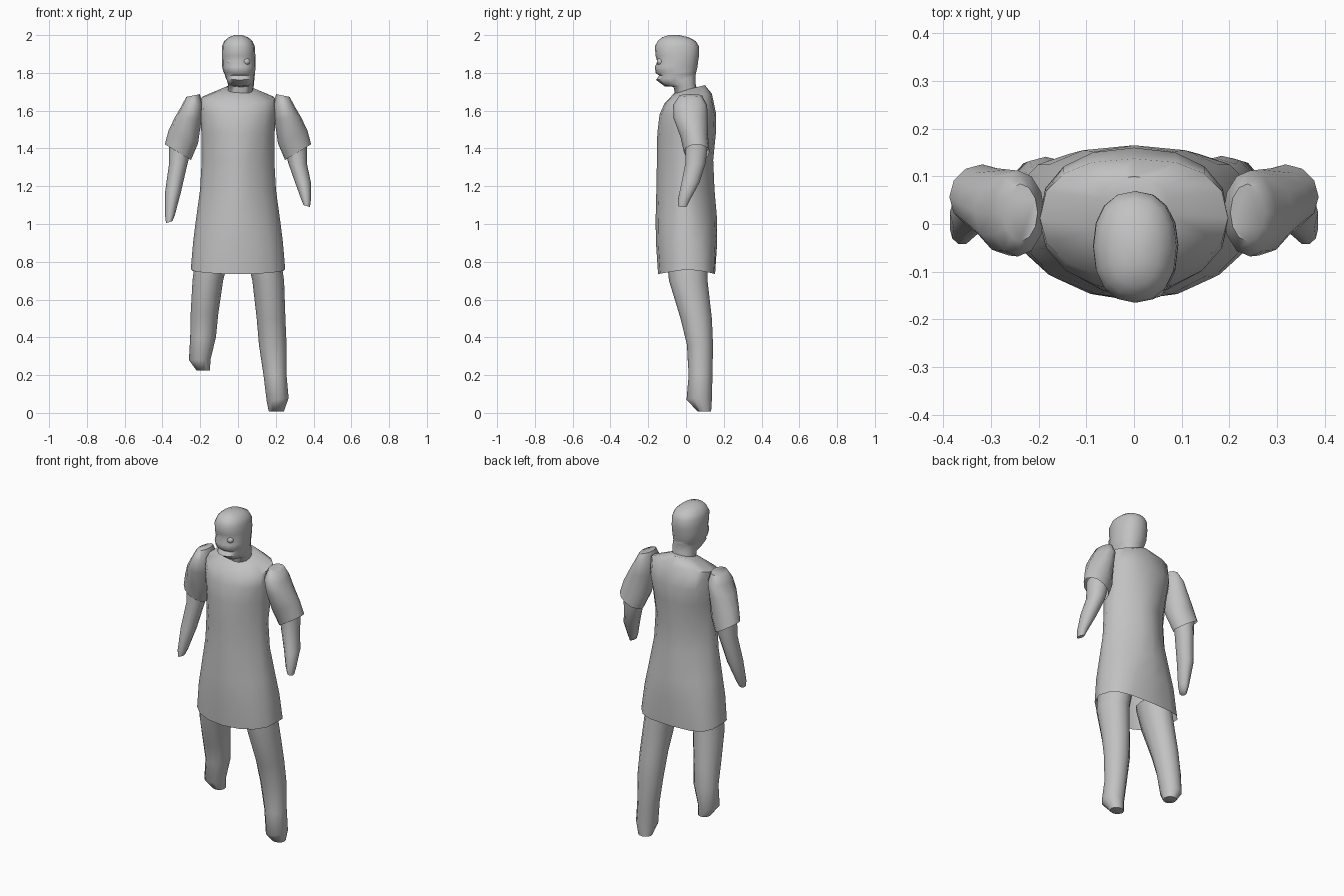
import bpy, bmesh, math

grey = bpy.data.materials.new("plain grey")
grey.diffuse_color = (0.54, 0.54, 0.54, 1)


def finish(name, bm, angle=45):
    bmesh.ops.recalc_face_normals(bm, faces=bm.faces)
    me = bpy.data.meshes.new(name)
    bm.to_mesh(me)
    bm.free()
    me.materials.append(grey)
    me.shade_smooth()
    me.set_sharp_from_angle(angle=math.radians(angle))
    ob = bpy.data.objects.new(name, me)
    bpy.context.collection.objects.link(ob)
    return ob


def loft(name, rings, n=12, power=2.0, shapes=None, caps=(True, True),
         sag=0.0, side=1, angle=55):
    """Skin rings of (x, y, z, rx, ry, slope along x, slope along y).
    shapes: (front, back) squareness of each ring."""
    bm = bmesh.new()
    loops = []
    for k, (cx, cy, cz, rx, ry, sx, sy) in enumerate(rings):
        front, back = shapes[k] if shapes else (power, power)
        loop = []
        for i in range(n):
            a = 2 * math.pi * i / n
            c, s = math.cos(a), math.sin(a)
            p = back if s > 0.01 else front
            dx = rx * math.copysign(abs(c) ** (2 / p), c)
            dy = ry * math.copysign(abs(s) ** (2 / p), s)
            drop = sag * abs(s) if k == 0 else 0
            loop.append(bm.verts.new((side * (cx + dx), cy + dy,
                                      cz + sx * dx + sy * dy - drop)))
        loops.append(loop)
    for a, b in zip(loops, loops[1:]):
        for i in range(n):
            j = (i + 1) % n
            bm.faces.new((a[i], a[j], b[j], b[i]))
    for loop, cap in zip((loops[0], loops[-1]), caps):
        if cap:
            bm.faces.new(loop)
    return finish(name, bm, angle)


# Long tunic, open at the hem: boxy hem, lean waist, rounded chest
loft("tunic", [
    (0, 0.003, 0.76, 0.250, 0.151, 0, 0),
    (0, 0.003, 0.90, 0.238, 0.162, 0, 0),
    (0, 0.002, 1.02, 0.223, 0.163, 0, 0),
    (0, -0.003, 1.18, 0.201, 0.154, 0, 0),
    (0, -0.005, 1.34, 0.192, 0.149, 0, 0),
    (0, 0.003, 1.48, 0.194, 0.155, 0, 0),
    (0, 0.010, 1.58, 0.199, 0.150, 0, 0),
    (0, 0.012, 1.665, 0.197, 0.125, 0, 0.2),
    (0, 0.020, 1.715, 0.078, 0.080, 0, 0.25),
], n=16, caps=(False, True), sag=0.025, shapes=[
    (2.1, 3.2), (2.0, 2.4), (1.8, 1.9), (1.6, 1.6), (1.6, 1.6),
    (1.8, 1.9), (2.1, 2.3), (2.2, 2.4), (2.0, 2.2)])

# Head and neck with jaw, mouth groove and brow
loft("head", [
    (0.010, 0.005, 1.68, 0.064, 0.062, 0, 0),
    (0.016, -0.008, 1.735, 0.068, 0.058, 0, 0.15),
    (0.014, -0.032, 1.758, 0.072, 0.082, 0, 0.35),
    (0.010, -0.053, 1.779, 0.077, 0.106, 0, 0.15),
    (0.010, -0.045, 1.791, 0.080, 0.097, 0, 0.05),
    (0.007, -0.053, 1.804, 0.084, 0.108, 0, 0.04),
    (0.004, -0.052, 1.832, 0.088, 0.113, 0, 0),
    (0.004, -0.044, 1.860, 0.089, 0.108, 0, 0),
    (0.003, -0.046, 1.890, 0.089, 0.115, 0, 0),
    (0.002, -0.048, 1.940, 0.087, 0.117, 0, 0),
    (0.002, -0.049, 1.968, 0.075, 0.101, 0, 0),
    (0.002, -0.056, 1.988, 0.052, 0.072, 0, 0),
    (0.002, -0.063, 2.000, 0.020, 0.027, 0, 0),
], n=16, power=2.25, caps=(False, True))

# Eyes: one stands out, the other sits deeper
for name, x, y in (("bulging_eye", 0.045, -0.136), ("sunken_eye", -0.04, -0.122)):
    bm = bmesh.new()
    bmesh.ops.create_uvsphere(bm, u_segments=12, v_segments=8, radius=0.019)
    bmesh.ops.translate(bm, verts=bm.verts, vec=(x, y, 1.86))
    finish(name, bm)

# Arms: flared short sleeves and tapered forearms of unequal length
for label, side, drop in (("left", 1, 0.0), ("right", -1, 0.085)):
    loft(label + "_sleeve", [
        (0.318, 0.057, 1.38, 0.069, 0.068, 0.6, 0),
        (0.290, 0.044, 1.46, 0.078, 0.073, 0.45, 0),
        (0.263, 0.024, 1.56, 0.070, 0.090, 0.1, 0),
        (0.243, 0.022, 1.63, 0.056, 0.090, -0.1, 0),
        (0.238, 0.024, 1.68, 0.036, 0.060, -0.2, 0),
    ], n=12, side=side, caps=(False, True))
    loft(label + "_forearm", [
        (0.364, -0.018, 1.095 - drop, 0.017, 0.024, -0.3, 0),
        (0.360, -0.010, 1.13 - drop, 0.026, 0.034, -0.1, 0),
        (0.344, 0.024, 1.22 - drop * 0.6, 0.042, 0.050, 0, 0),
        (0.316, 0.050, 1.32, 0.049, 0.056, 0, 0),
        (0.310, 0.056, 1.40, 0.055, 0.060, 0.6, 0),
    ], n=10, side=side, caps=(True, False))

# Legs: the left one reaches the ground, the right one is shorter
loft("left_leg", [
    (0.203, 0.097, 0.008, 0.040, 0.036, 0, 0),
    (0.210, 0.070, 0.07, 0.058, 0.067, 0.15, 0),
    (0.196, 0.077, 0.20, 0.061, 0.063, 0, 0),
    (0.184, 0.074, 0.36, 0.073, 0.069, 0, 0),
    (0.175, 0.054, 0.50, 0.076, 0.083, 0, 0),
    (0.160, 0.012, 0.70, 0.084, 0.102, 0, 0),
    (0.135, 0.004, 0.83, 0.090, 0.108, 0, 0),
], n=12, caps=(True, False))
loft("right_leg", [
    (-0.184, 0.085, 0.225, 0.036, 0.038, 0, 0),
    (-0.203, 0.072, 0.28, 0.057, 0.064, 0, 0),
    (-0.185, 0.073, 0.40, 0.068, 0.068, 0, 0),
    (-0.178, 0.051, 0.52, 0.073, 0.081, 0, 0),
    (-0.160, 0.012, 0.70, 0.081, 0.102, 0, 0),
    (-0.135, 0.004, 0.83, 0.090, 0.108, 0, 0),
], n=12, caps=(True, False))
